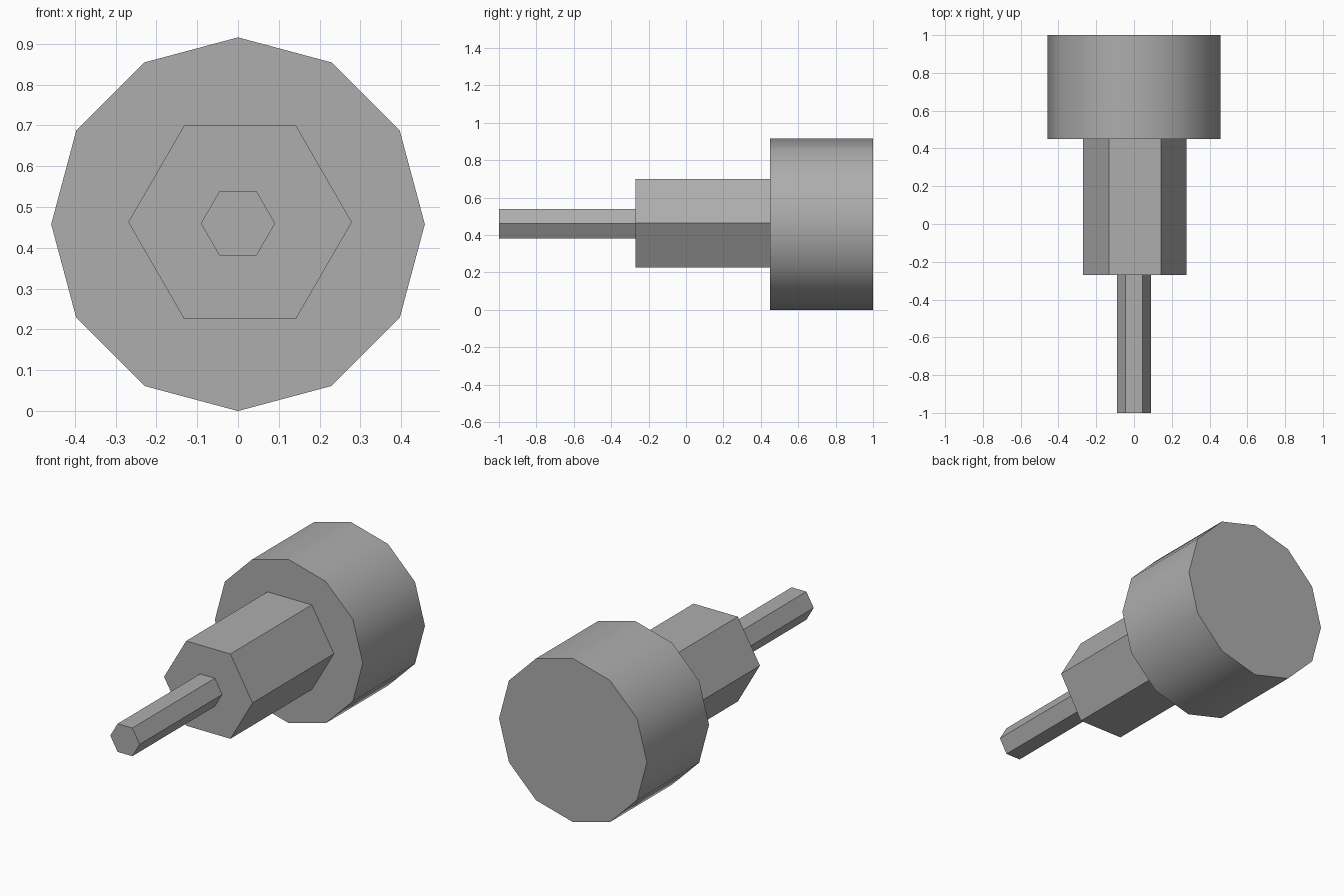
import bpy
from math import radians

cube = bpy.data.objects.get("Cube")
if cube:
    bpy.data.objects.remove(cube, do_unlink=True)

# Single plain grey finish
grey = bpy.data.materials.new("plain_grey")
grey.use_nodes = True
colour = (0.42, 0.42, 0.42, 1)
grey.diffuse_color = colour
grey.node_tree.nodes["Principled BSDF"].inputs["Base Color"].default_value = colour


def prism(name, sides, radius, y_front, y_back, x, z, turn=0):
    """Regular prism lying along the y axis."""
    bpy.ops.mesh.primitive_cylinder_add(
        vertices=sides, radius=radius, depth=y_back - y_front,
        location=(x, (y_front + y_back) / 2, z),
        rotation=(radians(90), radians(turn), 0))
    obj = bpy.context.object
    obj.name = name
    obj.data.materials.append(grey)
    return obj


# Twelve-sided head, softly shaded around its rim
head = prism("head", 12, 0.458, 0.45, 1.0, 0, 0.458)
bpy.ops.object.shade_smooth_by_angle(angle=radians(35))

# Hexagonal collar and slim hexagonal shaft, corners pointing sideways
prism("collar", 6, 0.274, -0.27, 0.45, 0.005, 0.463, 30)
prism("shaft", 6, 0.091, -1.0, -0.27, 0, 0.46, 30)
